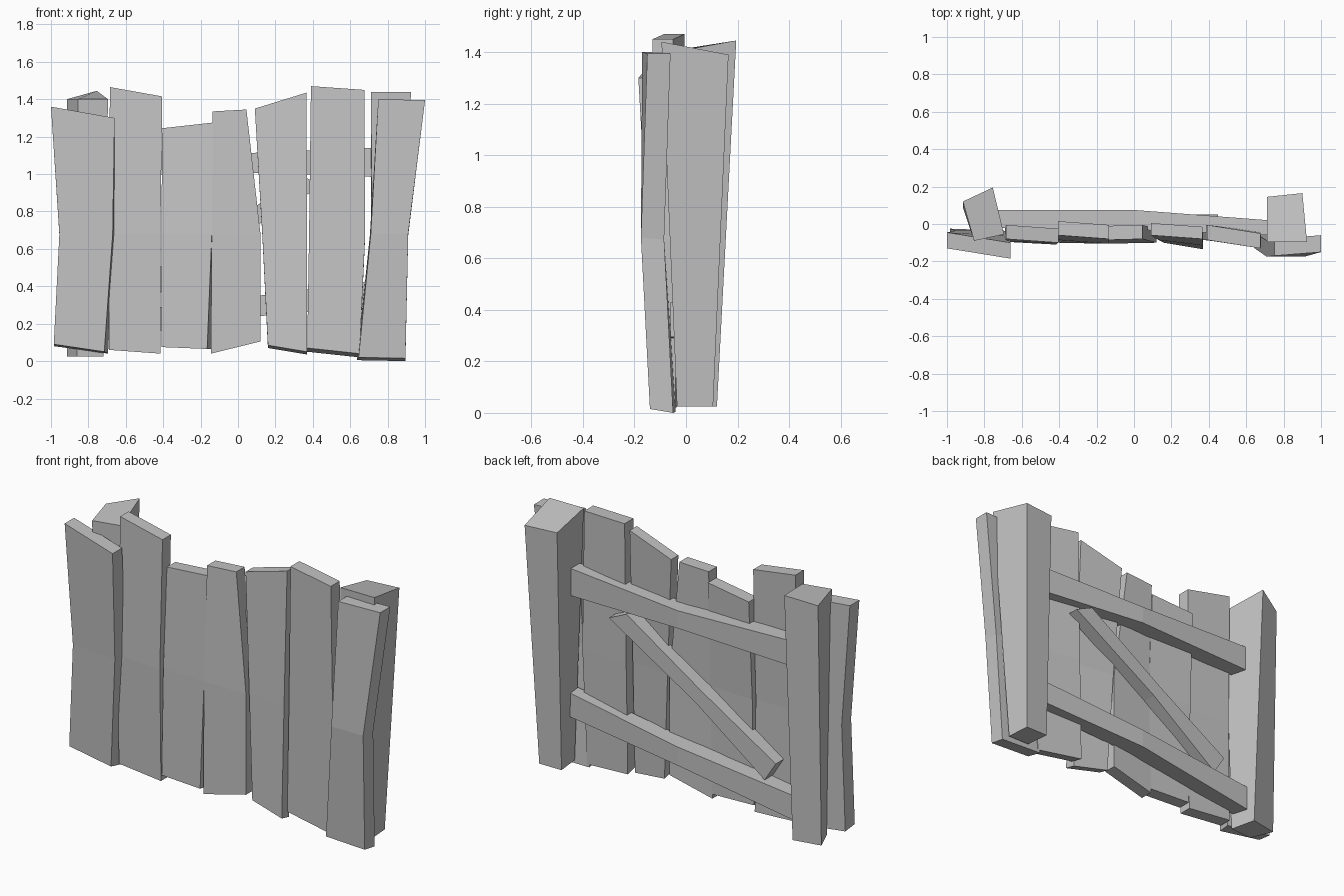
import bpy
import bmesh

default_cube = bpy.data.objects.get("Cube")
if default_cube:
    bpy.data.objects.remove(default_cube, do_unlink=True)

# One plain grey for the whole fence
grey = bpy.data.materials.new("plain_grey")
grey.use_nodes = True
grey.diffuse_color = (0.55, 0.55, 0.55, 1)
grey.node_tree.nodes["Principled BSDF"].inputs["Base Color"].default_value = grey.diffuse_color


def loft(name, rings):
    """Join a series of four-cornered rings into one closed, flat-shaded beam."""
    bm = bmesh.new()
    loops = [[bm.verts.new(corner) for corner in ring] for ring in rings]
    bm.faces.new(loops[0])
    bm.faces.new(loops[-1])
    for lower, upper in zip(loops, loops[1:]):
        for i in range(4):
            j = (i + 1) % 4
            bm.faces.new((lower[i], lower[j], upper[j], upper[i]))
    bmesh.ops.recalc_face_normals(bm, faces=bm.faces)
    mesh = bpy.data.meshes.new(name)
    bm.to_mesh(mesh)
    bm.free()
    mesh.materials.append(grey)
    obj = bpy.data.objects.new(name, mesh)
    bpy.context.collection.objects.link(obj)
    return obj


def plank(name, bottom, middle, top, front, depth=0.075, side=(0, 0), drop=0.015):
    """Upright board: bottom/top are (left x, left z, right x, right z), middle is (left x, right x),
    front holds (left y, right y) for each level, side shifts the back edges at the lower levels."""
    bend = 0.68
    levels = [bottom, (middle[0], bend, middle[1], bend), top]
    rings = []
    for index, ((xl, zl, xr, zr), (yl, yr)) in enumerate(zip(levels, front)):
        fade = (1, 0.5, 0)[index]
        dz = -drop * fade
        rings.append([
            (xl, yl, zl), (xr, yr, zr),
            (xr + side[1] * fade, yr + depth, zr + dz),
            (xl + side[0] * fade, yl + depth, zl + dz),
        ])
    return loft(name, rings)


def rail(name, stations):
    """Cross beam: each station is (x, low z, high z, front y, back y)."""
    return loft(name, [
        [(x, front, low), (x, back, low), (x, back, high), (x, front, high)]
        for x, low, high, front, back in stations
    ])


# Seven crooked boards, from the model's right to its left
plank("plank_1", (-0.985, 0.09, -0.715, 0.05), (-0.955, -0.67), (-1.0, 1.36, -0.66, 1.30),
      [(-0.11, -0.12), (-0.12, -0.15), (-0.13, -0.185)], depth=0.085, side=(0, 0.02), drop=0.01)
plank("plank_2", (-0.69, 0.06, -0.415, 0.04), (-0.69, -0.415), (-0.685, 1.465, -0.405, 1.415),
      [(-0.085, -0.10), (-0.095, -0.11), (-0.08, -0.10)], drop=0)
plank("plank_3", (-0.41, 0.075, -0.165, 0.065), (-0.41, -0.14), (-0.405, 1.245, -0.135, 1.275),
      [(-0.10, -0.105), (-0.085, -0.105), (-0.06, -0.08)], side=(0, 0.02), drop=0)
plank("plank_4", (-0.145, 0.04, 0.12, 0.105), (-0.14, 0.12), (-0.135, 1.335, 0.045, 1.345),
      [(-0.105, -0.10), (-0.105, -0.10), (-0.085, -0.08)], drop=0)
plank("plank_5", (0.16, 0.085, 0.37, 0.05), (0.13, 0.37), (0.09, 1.35, 0.365, 1.435),
      [(-0.10, -0.135), (-0.085, -0.115), (-0.06, -0.08)], depth=0.065)
plank("plank_6", (0.37, 0.07, 0.65, 0.04), (0.38, 0.68), (0.39, 1.47, 0.675, 1.45),
      [(-0.085, -0.12), (-0.085, -0.12), (-0.085, -0.13)], depth=0.08, drop=0.02)
plank("plank_7", (0.645, 0.02, 0.895, 0.015), (0.71, 0.91), (0.75, 1.40, 1.0, 1.395),
      [(-0.13, -0.14), (-0.175, -0.175), (-0.17, -0.15)], depth=0.09, side=(-0.01, 0))

# Two heavy tapered posts
foot = 0.025
loft("left_post", [
    [(0.725, -0.035, foot), (0.86, -0.035, foot), (0.85, 0.105, foot), (0.71, 0.105, foot)],
    [(0.71, -0.095, 1.44), (0.925, -0.095, 1.44), (0.90, 0.165, 1.39), (0.71, 0.145, 1.39)],
])
loft("right_post", [
    [(-0.86, -0.04, foot), (-0.72, -0.03, foot), (-0.755, 0.12, foot), (-0.915, 0.09, foot)],
    [(-0.855, -0.09, 1.40), (-0.695, -0.055, 1.40), (-0.755, 0.195, 1.445), (-0.915, 0.12, 1.40)],
])

# Two rails, pinched at the middle
rail("upper_rail", [(-0.75, 0.985, 1.13, -0.02, 0.075), (0.0, 1.01, 1.11, -0.03, 0.075),
                    (0.72, 0.985, 1.14, -0.06, 0.02)])
rail("lower_rail", [(-0.75, 0.11, 0.25, -0.02, 0.075), (0.0, 0.23, 0.335, -0.03, 0.075),
                    (0.72, 0.295, 0.43, -0.06, 0.02)])

# Diagonal brace between the rails
near, far = -0.03, 0.05
loft("diagonal_brace", [
    [(x, y, z) for x, z, y in ((xa, za, near), (xa, za, far), (xb, zb, far), (xb, zb, near))]
    for xa, za, xb, zb in ((-0.53, 0.28, -0.60, 0.39), (-0.10, 0.60, -0.13, 0.68),
                           (0.45, 0.94, 0.34, 0.99))
])
